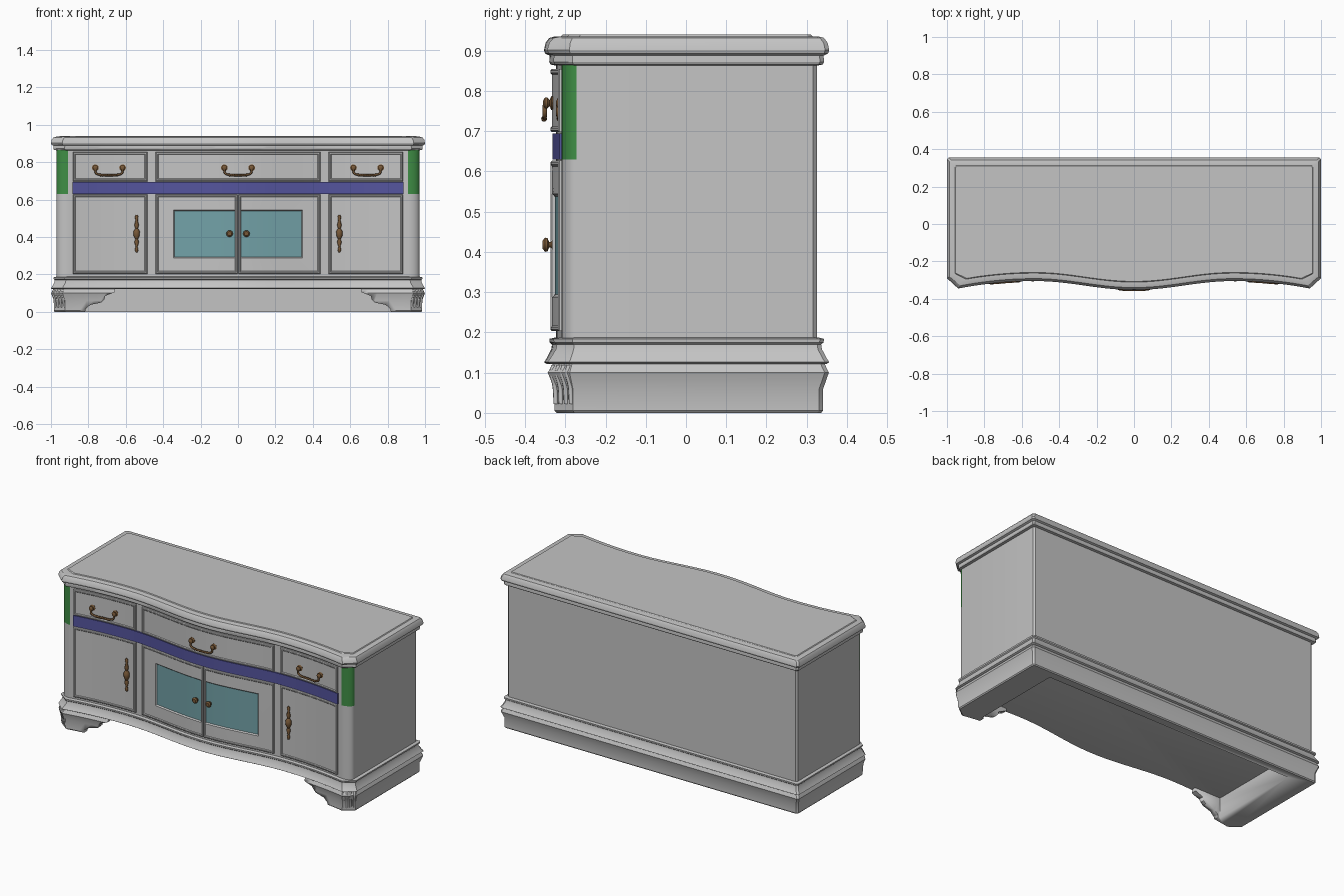
import bpy, bmesh, math
from mathutils import Matrix, Vector

cube = bpy.data.objects.get("Cube")
if cube:
    bpy.data.objects.remove(cube, do_unlink=True)


def material(name, rgb):
    m = bpy.data.materials.new(name)
    m.use_nodes = True
    m.diffuse_color = (*rgb, 1)
    m.node_tree.nodes["Principled BSDF"].inputs["Base Color"].default_value = (*rgb, 1)
    return m


GREY = material("painted grey", (0.55, 0.55, 0.55))
BLUE = material("blue rail", (0.09, 0.09, 0.34))
GREEN = material("green corner", (0.05, 0.27, 0.06))
TEAL = material("teal glass", (0.17, 0.36, 0.39))
BRONZE = material("bronze", (0.19, 0.10, 0.04))
BODY = 0.03  # inset of the carcass from the outermost outline


def finish(name, bm, mats, angle=30):
    bmesh.ops.recalc_face_normals(bm, faces=bm.faces)
    me = bpy.data.meshes.new(name)
    bm.to_mesh(me)
    bm.free()
    ob = bpy.data.objects.new(name, me)
    bpy.context.collection.objects.link(ob)
    for m in mats:
        me.materials.append(m)
    bpy.ops.object.select_all(action='DESELECT')
    ob.select_set(True)
    bpy.context.view_layer.objects.active = ob
    bpy.ops.object.shade_smooth_by_angle(angle=math.radians(angle))
    return ob


def front(x):
    """Serpentine front edge: bow in the middle, hollow on each side."""
    x = abs(x)
    if x < 0.53:
        return -0.329 - 0.024 * math.cos(math.pi * x / 0.53)
    return -0.305 - 0.038 * ((x - 0.53) / 0.4) ** 2


def outline(d, rounded):
    """Closed plan outline inset by d."""
    cx, end, back = 0.94 - d, -0.29 + 0.6 * d, 0.356 - d
    half = [(cx * i / 24, front(cx * i / 24) + d) for i in range(25)]
    y0 = half[-1][1]
    steps = 6
    for k in range(1, steps + 1):
        a = k / steps * math.pi / 2
        sx, sy = (math.sin(a), 1 - math.cos(a)) if rounded else (k / steps, k / steps)
        half.append((cx + 0.06 * sx, y0 + (end - y0) * sy))
    half += [(1 - d, back - 0.01), (0.99 - d, back)]
    return half + [(-x, y) for x, y in reversed(half[1:])]


def loft(name, profile, rounded=False, mats=(GREY,)):
    """Stack inset outlines along a (inset, z) profile and cap both ends."""
    bm = bmesh.new()
    rings = [[bm.verts.new((x, y, z)) for x, y in outline(d, rounded)] for d, z in profile]
    n = len(rings[0])
    for a, b in zip(rings, rings[1:]):
        for i in range(n):
            j = (i + 1) % n
            bm.faces.new((a[i], a[j], b[j], b[i]))
    bm.faces.new(rings[0])
    bm.faces.new(rings[-1])
    return finish(name, bm, mats)


def panel(name, rects, mats=(GREY,), n=24):
    """Bowed panel from nested rectangles (x0, x1, z0, z1, projection)."""
    bm = bmesh.new()
    rings = []
    for x0, x1, z0, z1, off in rects:
        xs = [x0 + (x1 - x0) * i / n for i in range(n + 1)]
        row = [(x, z0) for x in xs] + [(x, z1) for x in reversed(xs)]
        rings.append([bm.verts.new((x, front(x) + BODY - off, z)) for x, z in row])
    count = 2 * n + 2
    for a, b in zip(rings, rings[1:]):
        for i in range(count):
            j = (i + 1) % count
            bm.faces.new((a[i], a[j], b[j], b[i]))
    last = rings[-1]
    for i in range(n):
        f = bm.faces.new((last[i], last[i + 1], last[count - 2 - i], last[count - 1 - i]))
        f.material_index = len(mats) - 1
    return finish(name, bm, mats)


def lipped(x0, x1, z0, z1):
    """Rectangles for a panel with a raised bead round its edge."""
    steps = [(0, -0.003), (0, 0.010), (0.004, 0.014), (0.010, 0.014), (0.014, 0.010)]
    return [(x0 + i, x1 - i, z0 + i, z1 - i, off) for i, off in steps]


def lathe(bm, profile, matrix, seg=14):
    """Add a turned shape from a (radius, height) profile."""
    rings = []
    for r, h in profile:
        rings.append([bm.verts.new(matrix @ Vector((r * math.cos(t), r * math.sin(t), h)))
                      for t in (2 * math.pi * k / seg for k in range(seg))])
    for a, b in zip(rings, rings[1:]):
        for i in range(seg):
            bm.faces.new((a[i], a[(i + 1) % seg], b[(i + 1) % seg], b[i]))
    bm.faces.new(rings[0])
    bm.faces.new(rings[-1])


def tubes(name, paths, radius, mat):
    cu = bpy.data.curves.new(name, 'CURVE')
    cu.dimensions = '3D'
    cu.bevel_depth = radius
    cu.bevel_resolution = 2
    cu.use_fill_caps = True
    cu.resolution_u = 4
    for path in paths:
        sp = cu.splines.new('BEZIER')
        sp.bezier_points.add(len(path) - 1)
        for p, co in zip(sp.bezier_points, path):
            p.co = co
            p.handle_left_type = p.handle_right_type = 'AUTO'
    cu.materials.append(mat)
    ob = bpy.data.objects.new(name, cu)
    bpy.context.collection.objects.link(ob)


def prism(name, pts, y0, y1):
    bm = bmesh.new()
    f = bm.faces.new([bm.verts.new((x, y0, z)) for x, z in pts])
    ext = bmesh.ops.extrude_face_region(bm, geom=[f])["geom"]
    bmesh.ops.translate(bm, vec=(0, y1 - y0, 0),
                        verts=[v for v in ext if isinstance(v, bmesh.types.BMVert)])
    ob = finish(name, bm, [GREY])
    ob.hide_render = True
    return ob


# Carcass, with the upper part of each rounded front corner in green
carcass = loft("carcass", [(BODY, 0.18), (BODY, 0.63), (BODY, 0.87)], True, (GREY, GREEN))
for p in carcass.data.polygons:
    c = p.center
    if abs(p.normal.z) < 0.5 and c.z > 0.63 and abs(c.x) > 0.91 and c.y < -0.272:
        p.material_index = 1

# Moulded top and base
loft("top", [(0.03, 0.863), (0.016, 0.866), (0.013, 0.872), (0.014, 0.888), (0.003, 0.893),
             (0, 0.902), (0.004, 0.92), (0.013, 0.932), (0.028, 0.936), (0.042, 0.936), (0.046, 0.94)])
loft("base_moulding", [(0.006, 0.122), (0, 0.126), (0.006, 0.135), (0.018, 0.158), (0.02, 0.17),
                       (0.014, 0.175), (0.013, 0.184), (0.03, 0.188)])

# Plinth, hollow underneath and cut away in front to leave bracket feet
plinth = loft("plinth", [(0.02, 0), (0.015, 0.006), (0.015, 0.06), (0.001, 0.1), (0.012, 0.123)])
arch = [(0.82, -0.02), (0.815, 0.015), (0.79, 0.037), (0.73, 0.05), (0.715, 0.065),
        (0.71, 0.085), (0.66, 0.105), (0.65, 0.15)]
cutters = [prism("arch_cutter", arch + [(-x, z) for x, z in reversed(arch)], -0.5, -0.26),
           prism("hollow_cutter", [(-0.83, -0.02), (0.83, -0.02), (0.83, 0.15), (-0.83, 0.15)], -0.275, 0.29)]
for c in cutters:
    mod = plinth.modifiers.new(c.name, 'BOOLEAN')
    mod.operation = 'DIFFERENCE'
    mod.solver = 'EXACT'
    mod.object = c
bpy.context.view_layer.objects.active = plinth
for c in cutters:
    bpy.ops.object.modifier_apply(modifier=c.name)
    bpy.data.objects.remove(c, do_unlink=True)

# Carved ridges on the front foot corners
ridges = []
for s in (-1, 1):
    for t in (0.1, 0.37, 0.64, 0.9):
        x, y = 0.925 + 0.06 * t, -0.329 + 0.048 * t
        ridges.append([(s * (x + 0.62 * o), y - 0.78 * o, z)
                       for o, z in ((0.006, 0.118), (0.011, 0.1), (0.002, 0.065), (-0.001, 0.022))])
tubes("foot_ridges", ridges, 0.006, GREY)

# Drawers, doors and rail
panel("rail", [(-0.885, 0.885, 0.63, 0.695, -0.003), (-0.885, 0.885, 0.63, 0.695, 0.009)], (BLUE,), 48)
panel("centre_drawer", lipped(-0.44, 0.44, 0.698, 0.855))
for side, s in (("right", -1), ("left", 1)):
    def span(a, b):
        return (a, b) if s > 0 else (-b, -a)
    panel(side + "_drawer", lipped(*span(0.485, 0.882), 0.698, 0.855))
    panel(side + "_side_door", lipped(*span(0.485, 0.882), 0.203, 0.627))
    glass = span(0.015, 0.345)
    inner = span(0.015, 0.339)
    panel(side + "_glass_door", lipped(*span(0.002, 0.44), 0.203, 0.627)
          + [(*glass, 0.288, 0.544, 0.010), (*inner, 0.294, 0.538, 0.003)], (GREY, TEAL))

# Bail pulls on the drawers
bm = bmesh.new()
bails = []
to_front = Matrix.Rotation(math.pi / 2, 4, 'X')
rosette = [(0.016, 0), (0.018, 0.004), (0.008, 0.008), (0.014, 0.014), (0.014, 0.02), (0.005, 0.025)]
for cx in (-0.69, 0, 0.69):
    def at(dx, z, out):
        return Vector((cx + dx, front(cx + dx) + BODY - 0.01 - out, z))
    for dx in (-0.073, 0.073):
        lathe(bm, rosette, Matrix.Translation(at(dx, 0.77, 0)) @ to_front)
    bails.append([at(dx, z, 0.02) for dx, z in
                  ((-0.073, 0.765), (-0.07, 0.742), (-0.045, 0.733), (0, 0.73),
                   (0.045, 0.733), (0.07, 0.742), (0.073, 0.765))])
    for k in range(-4, 5):
        bmesh.ops.create_uvsphere(bm, u_segments=8, v_segments=6, radius=0.007,
                                  matrix=Matrix.Translation(at(k * 0.011, 0.731, 0.02)))
finish("drawer_rosettes", bm, [BRONZE], 40)
tubes("drawer_bails", bails, 0.0055, BRONZE)

# Round knobs on the glass doors and turned drops on the side doors
bm = bmesh.new()
knob = [(0.012, 0), (0.007, 0.004), (0.007, 0.008), (0.017, 0.012), (0.018, 0.018), (0.011, 0.024)]
drop = [(0.004, -0.1), (0.009, -0.09), (0.008, -0.08), (0.005, -0.07), (0.012, -0.045), (0.007, -0.03),
        (0.016, -0.012), (0.017, 0.012), (0.007, 0.028), (0.012, 0.045), (0.006, 0.07), (0.009, 0.09), (0.004, 0.1)]
for s in (-1, 1):
    lathe(bm, knob, Matrix.Translation((s * 0.045, front(0.045) + BODY - 0.01, 0.418)) @ to_front)
    lathe(bm, drop, Matrix.Translation((s * 0.542, front(0.542) + BODY - 0.016, 0.418)))
finish("door_pulls", bm, [BRONZE], 40)
